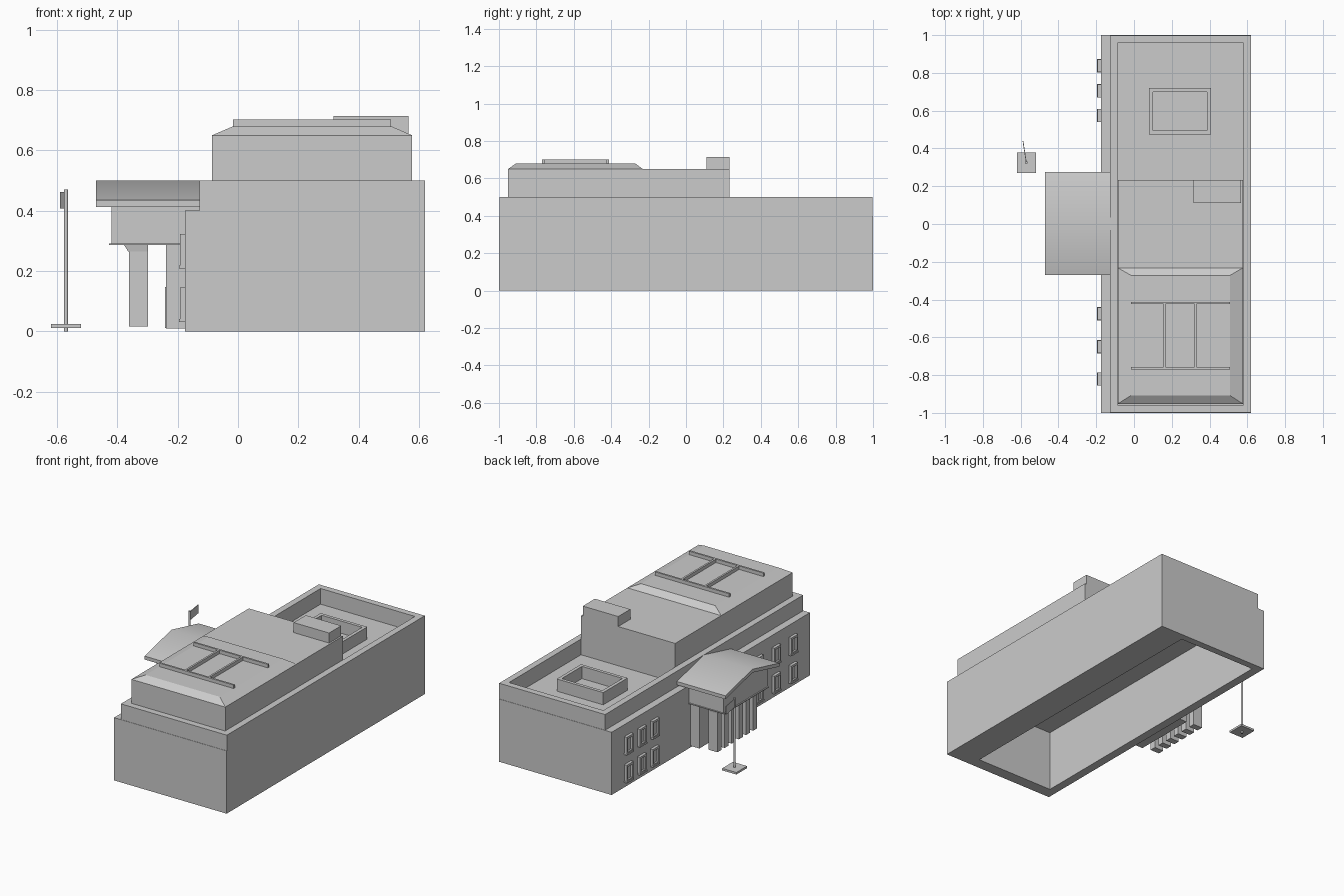
import bpy, bmesh, math

if "Cube" in bpy.data.objects:
    bpy.data.objects.remove(bpy.data.objects["Cube"])


def finish(name, bm):
    bmesh.ops.recalc_face_normals(bm, faces=bm.faces)
    me = bpy.data.meshes.new(name)
    bm.to_mesh(me)
    bm.free()
    ob = bpy.data.objects.new(name, me)
    bpy.context.collection.objects.link(ob)
    return ob


def loft(name, loops, cyclic=False):
    """Skin a list of equal-length point loops; cap the ends unless cyclic."""
    bm = bmesh.new()
    vs = [[bm.verts.new(p) for p in lp] for lp in loops]
    n = len(vs[0])
    for i in range(len(vs) if cyclic else len(vs) - 1):
        a, b = vs[i], vs[(i + 1) % len(vs)]
        for k in range(n):
            bm.faces.new((a[k], a[(k + 1) % n], b[(k + 1) % n], b[k]))
    if not cyclic:
        bm.faces.new(vs[0])
        bm.faces.new(vs[-1])
    return finish(name, bm)


def rect(x0, x1, y0, y1, z):
    return [(x0, y0, z), (x1, y0, z), (x1, y1, z), (x0, y1, z)]


def box(name, x0, x1, y0, y1, z0, z1):
    return loft(name, [rect(x0, x1, y0, y1, z0), rect(x0, x1, y0, y1, z1)])


def ring(name, x0, x1, y0, y1, z0, z1, t, facing_x=False):
    """Rectangular frame of wall width t; facing_x turns (x,y,z) into (y,z,x)."""
    o, i = (x0, x1, y0, y1), (x0 + t, x1 - t, y0 + t, y1 - t)
    loops = [rect(*o, z0), rect(*o, z1), rect(*i, z1), rect(*i, z0)]
    if facing_x:
        loops = [[(c, a, b) for a, b, c in lp] for lp in loops]
    return loft(name, loops, True)


def prism(name, profile, x0, x1):
    return loft(name, [[(x, y, z) for y, z in profile] for x in (x0, x1)])


# Main block, hollow from below: cavity ceiling, cavity mouth, outer base, roof deck
outer, cavity = (-0.175, 0.62, -1, 1), (-0.12, 0.43, -0.925, 0.955)
loft("main_block", [rect(*cavity, 0.39), rect(*cavity, 0),
                    rect(*outer, 0), rect(*outer, 0.4)])
ring("parapet", -0.128, 0.62, -0.998, 0.998, 0.4, 0.5, 0.041)

# Upper storey with hipped roof and service box
box("upper_storey", -0.086, 0.577, -0.952, 0.232, 0.4, 0.65)
loft("hipped_roof", [rect(-0.086, 0.577, -0.952, -0.232, 0.65),
                     rect(-0.016, 0.508, -0.908, -0.272, 0.68)])
box("stair_housing", 0.316, 0.566, 0.11, 0.232, 0.65, 0.714)

# Roof rails
for y in (-0.418, -0.763):
    box("roof_rail", -0.016, 0.508, y - 0.006, y + 0.006, 0.68, 0.702)
for x in (0.161, 0.325):
    box("roof_cross_rail", x - 0.006, x + 0.006, -0.757, -0.424, 0.68, 0.702)

# Skylight curb in the sunken roof
ring("skylight_curb", 0.08, 0.408, 0.475, 0.72, 0.4, 0.478, 0.021)

# Portico roof and pediment block
roof = prism("portico_roof", [(-0.27, 0.435), (0, 0.5), (0.275, 0.435),
                              (0.275, 0.413), (0, 0.478), (-0.27, 0.413)], -0.47, -0.128)
bpy.context.view_layer.objects.active = roof
roof.select_set(True)
bpy.ops.object.shade_smooth_by_angle(angle=math.radians(35))
prism("pediment", [(-0.22, 0.29), (0.22, 0.29), (0.22, 0.428),
                   (0, 0.48), (-0.22, 0.428)], -0.42, -0.128)
box("portico_soffit", -0.428, -0.175, -0.226, 0.226, 0.286, 0.291)

# Portico columns, entrance block and door
for k in range(6):
    y = -0.18 + k * 0.072
    box("column", -0.362, -0.298, y - 0.02, y + 0.02, 0.017, 0.287)
    loft("column_capital", [rect(-0.364, -0.298, y - 0.021, y + 0.021, 0.265),
                            rect(-0.378, -0.298, y - 0.025, y + 0.025, 0.287)])
box("entrance_block", -0.238, -0.17, -0.205, 0.205, 0.01, 0.287)
box("door", -0.242, -0.23, -0.04, 0.04, 0.012, 0.147)

# Windows: frame, pane and sill on two floors
for y in (0.838, 0.705, 0.575, -0.475, -0.65, -0.82):
    for z in (0.035, 0.213):
        ring("window_frame", y - 0.034, y + 0.034, z, z + 0.11, -0.193, -0.17, 0.013, True)
        box("window_pane", -0.182, -0.17, y - 0.022, y + 0.022, z + 0.012, z + 0.098)
        box("window_sill", -0.196, -0.17, y - 0.035, y + 0.035, z - 0.004, z + 0.006)

# Flagpole with base plate and flag
box("flagpole_base", -0.62, -0.52, 0.27, 0.378, 0.012, 0.025)
bm = bmesh.new()
bmesh.ops.create_cone(bm, cap_ends=True, segments=12, radius1=0.007, radius2=0.007, depth=0.47)
pole = finish("flagpole", bm)
pole.location = (-0.57, 0.325, 0.235)
flag = box("flag", -0.002, 0.002, 0, 0.115, 0.408, 0.462)
flag.location = (-0.57, 0.325, 0)
flag.rotation_euler.z = math.atan2(0.018, 0.115)
